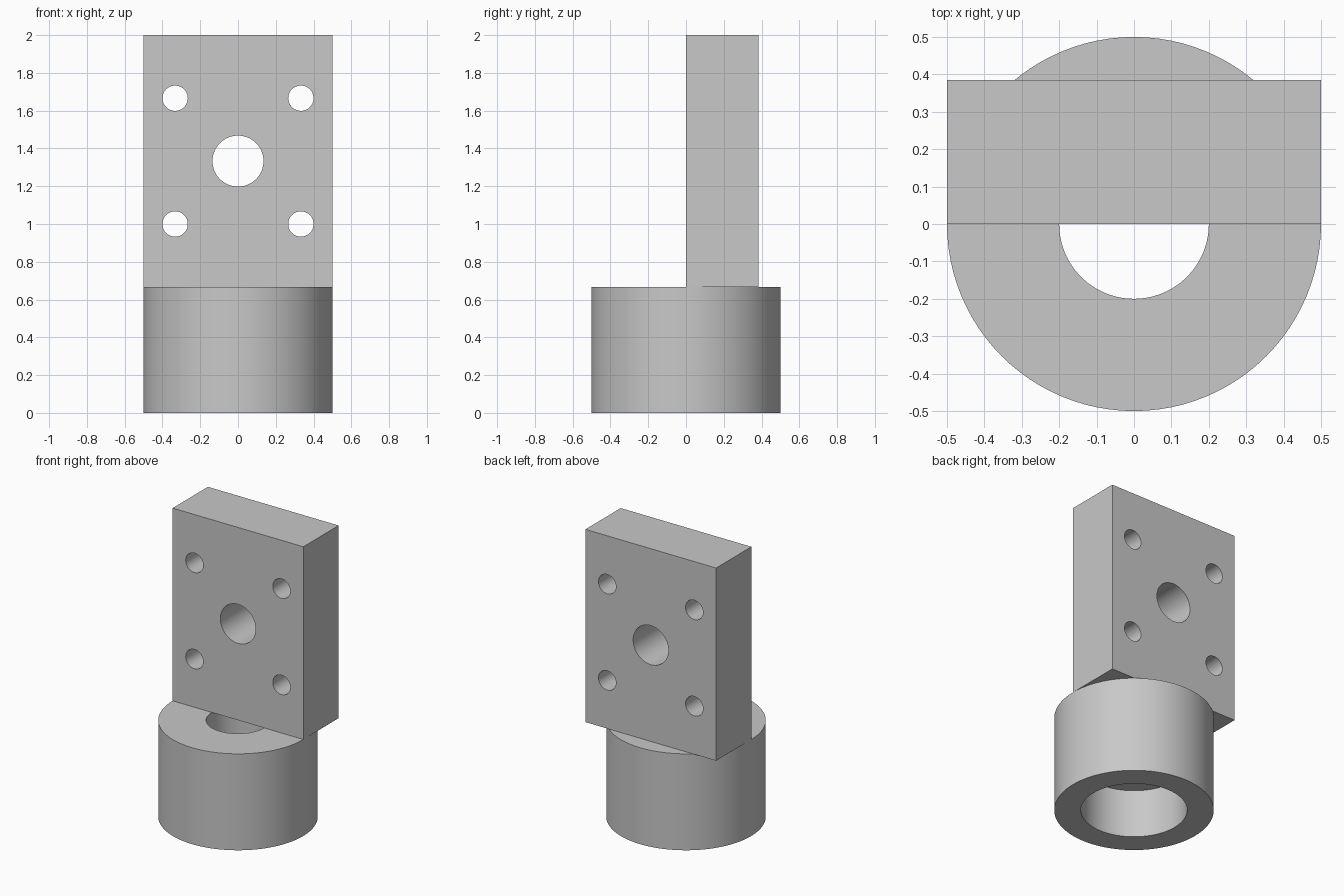
import bpy, bmesh, math
from mathutils import Matrix

cube = bpy.data.objects.get("Cube")
if cube:
    bpy.data.objects.remove(cube, do_unlink=True)

SEGMENTS = 96
BASE_R, BASE_H = 0.5, 0.667
PLATE_T, TOP = 0.385, 2.0

grey = bpy.data.materials.new("plain grey")
grey.use_nodes = True
colour = (0.58, 0.58, 0.58, 1)
grey.diffuse_color = colour
grey.node_tree.nodes["Principled BSDF"].inputs["Base Color"].default_value = colour


def add_object(name, bm):
    bmesh.ops.recalc_face_normals(bm, faces=bm.faces)
    mesh = bpy.data.meshes.new(name)
    bm.to_mesh(mesh)
    bm.free()
    mesh.materials.append(grey)
    obj = bpy.data.objects.new(name, mesh)
    bpy.context.collection.objects.link(obj)
    return obj


def smooth(obj):
    bpy.ops.object.select_all(action="DESELECT")
    obj.select_set(True)
    bpy.context.view_layer.objects.active = obj
    bpy.ops.object.shade_smooth_by_angle(angle=math.radians(30))


# Round socket: a stepped wall section turned around the vertical axis
STEP_R, STEP_H, BORE_R = 0.333, 0.333, 0.2
section = [(BASE_R, 0), (BASE_R, BASE_H), (BORE_R, BASE_H),
           (BORE_R, STEP_H), (STEP_R, STEP_H), (STEP_R, 0)]
bm = bmesh.new()
verts = [bm.verts.new((r, 0, z)) for r, z in section]
edges = [bm.edges.new((v, verts[i - 1])) for i, v in enumerate(verts)]
bmesh.ops.spin(bm, geom=verts + edges, cent=(0, 0, 0), axis=(0, 0, 1),
               angle=math.tau, steps=SEGMENTS)
bmesh.ops.remove_doubles(bm, verts=bm.verts, dist=0.0001)
smooth(add_object("round_socket", bm))

# Upright plate standing on the rear half of the socket
bm = bmesh.new()
height = TOP - BASE_H
bmesh.ops.create_cube(bm, size=1, matrix=Matrix.Translation(
    (0, PLATE_T / 2, BASE_H + height / 2)) @ Matrix.Diagonal((1, PLATE_T, height, 1)))
plate = add_object("mounting_plate", bm)

# Large centre hole and four corner bolt holes
MID_Z, OFFSET = 1.333, 0.333
holes = [(0, MID_Z, 0.135)]
holes += [(sx * OFFSET, MID_Z + sz * OFFSET, 0.067) for sx in (-1, 1) for sz in (-1, 1)]
bm = bmesh.new()
for x, z, r in holes:
    bmesh.ops.create_cone(
        bm, cap_ends=True, segments=64, radius1=r, radius2=r, depth=1,
        matrix=Matrix.Translation((x, PLATE_T / 2, z)) @ Matrix.Rotation(math.pi / 2, 4, "X"))
cutter = add_object("hole_cutter", bm)

cut = plate.modifiers.new("holes", "BOOLEAN")
cut.operation = "DIFFERENCE"
cut.solver = "EXACT"
cut.object = cutter
bpy.context.view_layer.objects.active = plate
bpy.ops.object.modifier_apply(modifier=cut.name)
bpy.data.objects.remove(cutter, do_unlink=True)
smooth(plate)
